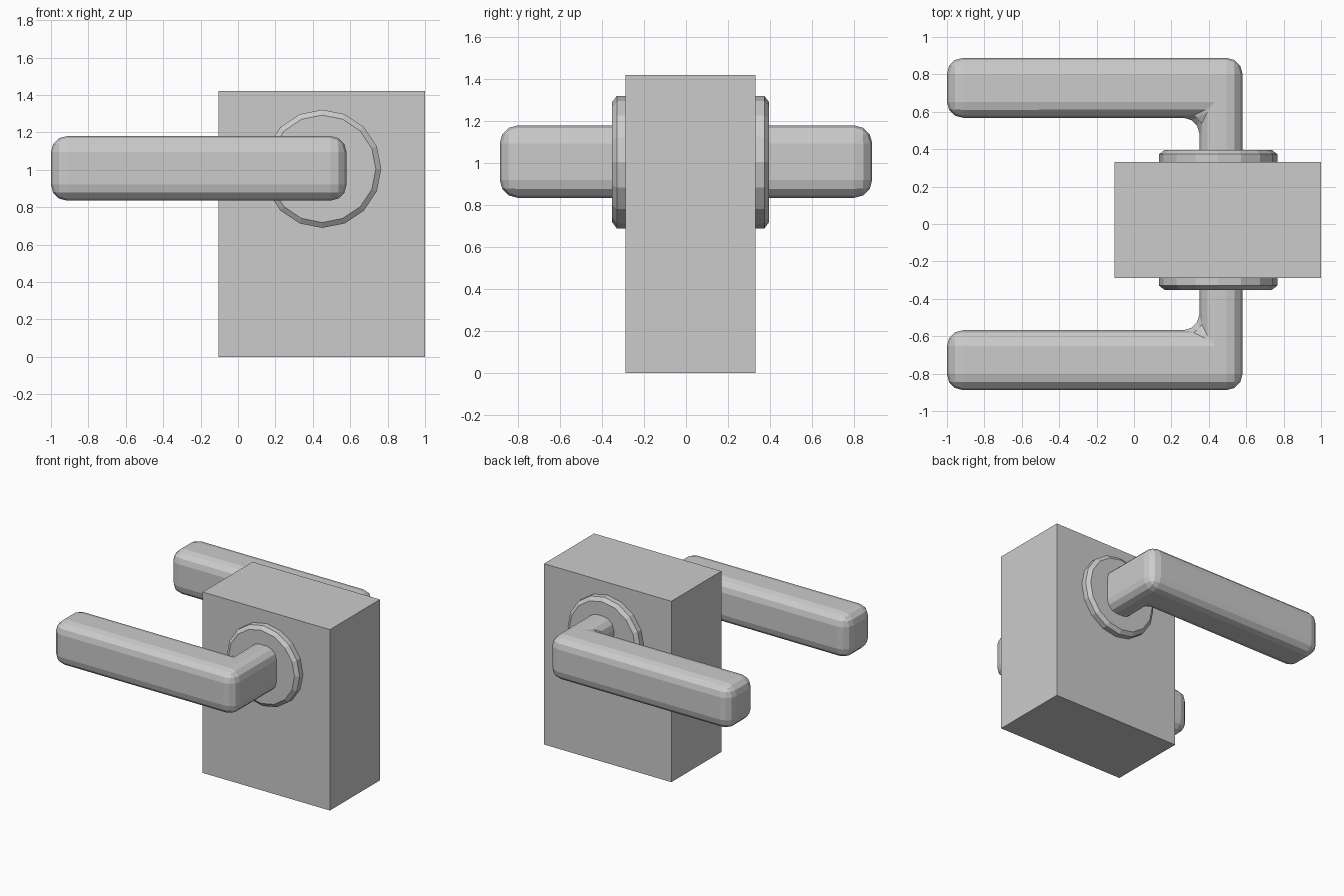
import bpy, bmesh, math
from mathutils import Matrix, Vector

if "Cube" in bpy.data.objects:
    bpy.data.objects.remove(bpy.data.objects["Cube"])

MID_Y = 0.022          # centre of the door block
AXIS_X, AXIS_Z = 0.45, 1.005


def finish(name, bm):
    bmesh.ops.recalc_face_normals(bm, faces=bm.faces[:])
    mesh = bpy.data.meshes.new(name)
    bm.to_mesh(mesh)
    bm.free()
    obj = bpy.data.objects.new(name, mesh)
    bpy.context.collection.objects.link(obj)
    return obj


def door_block():
    bm = bmesh.new()
    bmesh.ops.create_cube(bm, size=1)
    bmesh.ops.scale(bm, vec=(1.105, 0.62, 1.42), verts=bm.verts)
    bmesh.ops.translate(bm, vec=(0.4475, MID_Y, 0.71), verts=bm.verts)
    return finish("door_block", bm)


def rosette(name, side):
    # 16-sided disc with a chamfered outer rim
    rings = [(0.316, 0.29), (0.316, 0.352), (0.287, 0.374)]
    bm = bmesh.new()
    loops = []
    for r, d in rings:
        loops.append([bm.verts.new((AXIS_X + r * math.cos(math.tau * i / 16),
                                    MID_Y + side * d,
                                    AXIS_Z + r * math.sin(math.tau * i / 16)))
                      for i in range(16)])
    for a, b in zip(loops, loops[1:]):
        for i in range(16):
            j = (i + 1) % 16
            bm.faces.new((a[i], a[j], b[j], b[i]))
    bm.faces.new(loops[0])
    bm.faces.new(loops[-1])
    return finish(name, bm)


def lever(name, side):
    # L-shaped plan extruded upward, all edges rounded
    plan = [(-1.0, 0.888), (0.58, 0.888), (0.58, 0.2),
            (0.35, 0.2), (0.35, 0.568), (-1.0, 0.568)]
    bm = bmesh.new()
    face = bm.faces.new([bm.verts.new((x, side * y, 0.835)) for x, y in plan])
    top = bmesh.ops.extrude_face_region(bm, geom=[face])["geom"]
    bmesh.ops.translate(bm, vec=(0, 0, 0.345),
                        verts=[v for v in top if isinstance(v, bmesh.types.BMVert)])
    obj = finish(name, bm)
    bevel = obj.modifiers.new("rounding", 'BEVEL')
    bevel.width = 0.085
    bevel.segments = 3
    bevel.limit_method = 'ANGLE'
    return obj


door_block()
for label, side in (("front", -1), ("back", 1)):
    rosette(label + "_rosette", side)
    lever(label + "_lever", side)
